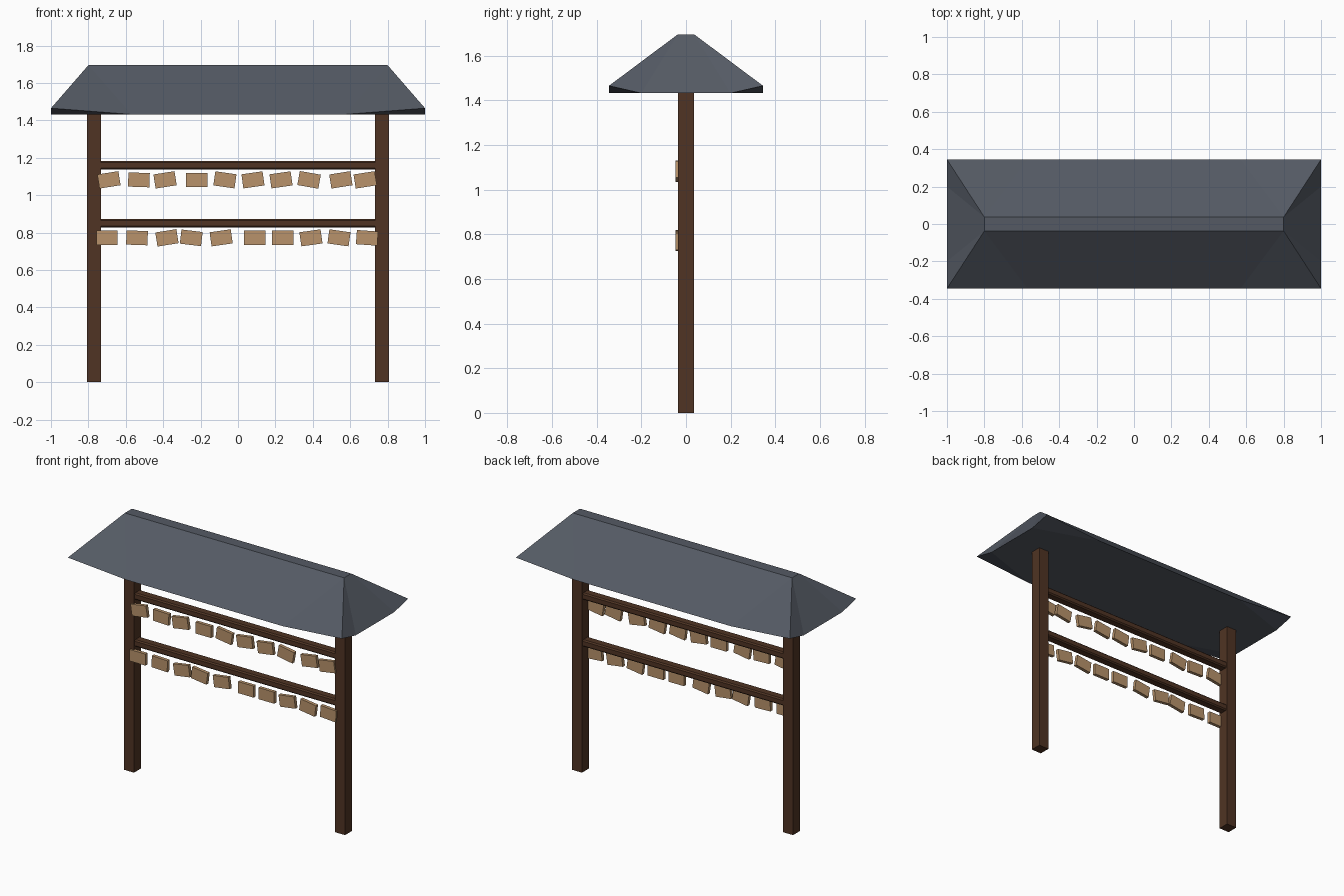
import bpy, bmesh
from math import radians
from mathutils import Matrix, Vector

cube = bpy.data.objects.get("Cube")
if cube:
    bpy.data.objects.remove(cube, do_unlink=True)


def material(name, rgb):
    mat = bpy.data.materials.new(name)
    mat.use_nodes = True
    color = (*rgb, 1.0)
    mat.diffuse_color = color
    bsdf = next(n for n in mat.node_tree.nodes if n.type == 'BSDF_PRINCIPLED')
    bsdf.inputs["Base Color"].default_value = color
    bsdf.inputs["Roughness"].default_value = 0.9
    return mat


slate = material("slate_grey", (0.089, 0.102, 0.127))
dark_wood = material("dark_wood", (0.08, 0.034, 0.017))
pale_wood = material("pale_wood", (0.48, 0.29, 0.147))


def finish(name, bm, mat):
    bmesh.ops.recalc_face_normals(bm, faces=bm.faces)
    mesh = bpy.data.meshes.new(name)
    bm.to_mesh(mesh)
    bm.free()
    mesh.materials.append(mat)
    obj = bpy.data.objects.new(name, mesh)
    bpy.context.collection.objects.link(obj)
    return obj


def box(name, center, size, mat, tilt=0, bevel=0):
    bm = bmesh.new()
    place = Matrix.Translation(center) @ Matrix.Rotation(-radians(tilt), 4, 'Y')
    bmesh.ops.create_cube(bm, size=1, matrix=place @ Matrix.Diagonal((*size, 1)))
    if bevel:
        # chamfer only the long edges
        long_edges = [e for e in bm.edges
                      if abs(e.verts[0].co.x - e.verts[1].co.x) > size[0] / 2]
        bmesh.ops.bevel(bm, geom=long_edges, offset=bevel, segments=1, affect='EDGES')
    return finish(name, bm, mat)


# Hipped roof with a narrow flat ridge and upturned eave corners
EAVE, CORNER, RIDGE = 1.432, 1.465, 1.695
bm = bmesh.new()
quadrants = [(-1, -1), (1, -1), (1, 1), (-1, 1)]
ridge, corner, along, across = [], [], [], []
for sx, sy in quadrants:
    ridge.append(bm.verts.new((0.8 * sx, 0.037 * sy, RIDGE)))
    corner.append(bm.verts.new((sx, 0.345 * sy, CORNER)))
    along.append(bm.verts.new((0.57 * sx, 0.345 * sy, EAVE)))
    across.append(bm.verts.new((sx, 0.2 * sy, EAVE)))
bm.faces.new(ridge)
underside = []
for i in range(4):
    j = (i + 1) % 4
    edge = along if i % 2 == 0 else across
    bm.faces.new((ridge[i], ridge[j], edge[j], edge[i]))
    bm.faces.new((ridge[i], edge[i], corner[i]))
    bm.faces.new((ridge[j], corner[j], edge[j]))
    bm.faces.new((corner[i], along[i], across[i]))
    underside += [edge[i], edge[j]]
bm.faces.new(underside)
finish("roof", bm, slate)

# Posts
for side, sx in (("left", 1), ("right", -1)):
    box(side + "_post", (0.77 * sx, 0, 0.72), (0.074, 0.073, 1.44), dark_wood)

# Crossbeams
for name, z in (("upper", 1.159), ("lower", 0.85)):
    box(name + "_beam", (0, 0, z), (1.5, 0.06, 0.045), dark_wood, bevel=0.008)

# Hanging plaques: (x, tilt in degrees)
rows = {
    "upper": (1.082, [(-0.69, 9), (-0.53, -2), (-0.39, 9), (-0.22, 0), (-0.07, -8),
                      (0.08, 8), (0.23, 8), (0.38, -10), (0.55, 9), (0.68, 9)]),
    "lower": (0.772, [(-0.70, 0), (-0.54, -2), (-0.38, 9), (-0.25, -7), (-0.09, 8),
                      (0.09, 0), (0.24, 0), (0.39, 8), (0.54, -8), (0.69, -4)]),
}
for row, (z, plaques) in rows.items():
    for n, (x, tilt) in enumerate(plaques, 1):
        box(f"{row}_plaque_{n}", (x, -0.036, z), (0.114, 0.022, 0.076), pale_wood, tilt)
